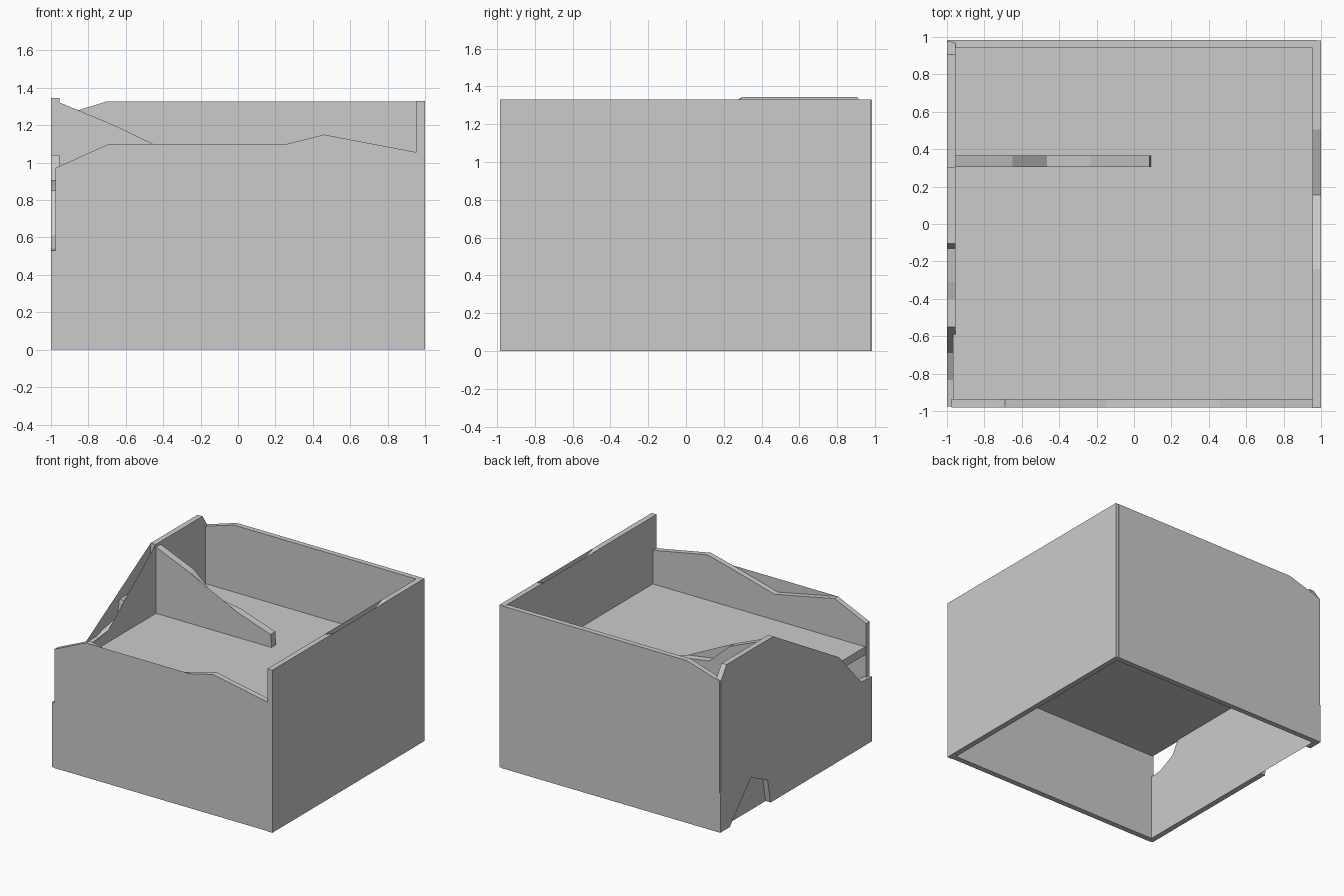
import bpy
import bmesh


def wall(name, outline, axis, lo, hi):
    """Extrude a 2D outline along an axis: 'x' uses (y, z) points, 'y' uses (x, z), 'z' uses (x, y)."""
    def place(p, d):
        if axis == 'x':
            return (d, p[0], p[1])
        if axis == 'y':
            return (p[0], d, p[1])
        return (p[0], p[1], d)

    bm = bmesh.new()
    a = [bm.verts.new(place(p, lo)) for p in outline]
    b = [bm.verts.new(place(p, hi)) for p in outline]
    n = len(outline)
    bm.faces.new(a)
    bm.faces.new(b[::-1])
    for i in range(n):
        j = (i + 1) % n
        bm.faces.new((a[j], a[i], b[i], b[j]))
    # split the concave sides cleanly
    bmesh.ops.triangulate(bm, faces=[f for f in bm.faces if len(f.verts) > 4])
    bmesh.ops.recalc_face_normals(bm, faces=bm.faces)
    mesh = bpy.data.meshes.new(name)
    bm.to_mesh(mesh)
    bm.free()
    obj = bpy.data.objects.new(name, mesh)
    bpy.context.collection.objects.link(obj)
    return obj


# front wall with jagged top
wall("front_wall", [(-0.975, 0), (0.957, 0), (0.957, 1.055), (0.46, 1.15),
                    (0.26, 1.10), (-0.145, 0.99), (-0.69, 1.10), (-0.975, 0.972)],
     'y', -0.98, -0.935)

# back wall, chipped at the left corner
wall("back_wall", [(-0.992, 0), (0.975, 0), (0.975, 1.328), (-0.70, 1.328), (-0.992, 1.238)],
     'y', 0.942, 0.985)

# right wall with a notch in the top
wall("right_wall", [(-0.985, 0), (0.98, 0), (0.98, 1.33), (0.505, 1.33),
                    (0.155, 1.20), (-0.24, 1.33), (-0.985, 1.33)],
     'x', 0.955, 1.0)

# left wall: broken top, stepping down to the front, and a breach at the base
top = [(0.975, 1.24), (0.905, 1.345), (0.30, 1.345), (0.30, 1.04), (-0.105, 1.04),
       (-0.13, 0.905), (-0.31, 0.877), (-0.40, 0.85), (-0.55, 0.85),
       (-0.69, 0.61), (-0.835, 0.54), (-0.975, 0.53)]
breach = [(0.335, 0), (0.374, 0.20), (0.464, 0.27), (0.59, 0.30),
          (0.696, 0.458), (0.81, 0.387), (0.864, 0)]
wall("left_wall", top + [(-0.975, 0)] + breach + [(0.982, 0), (0.982, 0.32), (0.975, 0.33)],
     'x', -1.0, -0.955)

# upper floor slab
wall("floor", [(-0.968, -0.94), (0.96, -0.94), (0.96, 0.95), (-0.968, 0.95)],
     'z', 0.715, 0.78)

# ruined partition standing on the floor
wall("partition_wall", [(-0.957, 0.775), (0.09, 0.775), (0.082, 0.885), (-0.23, 0.99),
                        (-0.465, 1.025), (-0.65, 1.195), (-0.957, 1.323)],
     'y', 0.305, 0.365)
